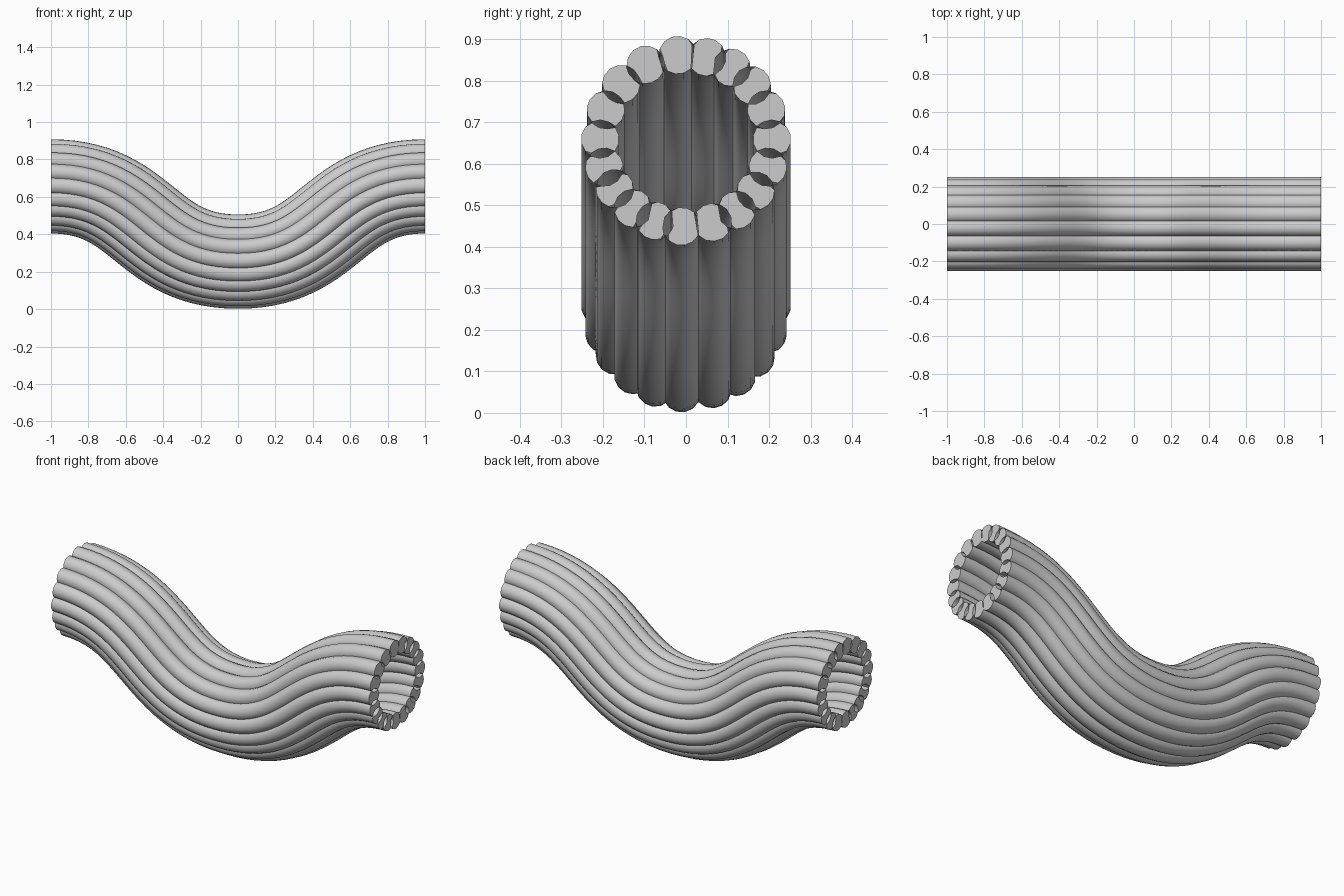
import bpy, bmesh, math
from mathutils import Vector

if "Cube" in bpy.data.objects:
    bpy.data.objects.remove(bpy.data.objects["Cube"])

RING, TUBE, SIDES, STEPS = 0.207, 0.046, 14, 56
MID_Z, END_Z, HANDLE = 0.254, 0.656, 0.5
# Angle of every strand around the hose, in degrees clockwise from the top
ANGLES = [-5.5, 14, 32, 50, 69, 89, 108, 126, 144, 162,
          183, 201, 218, 236, 252, 271, 291, 311, 332]

grey = bpy.data.materials.new("plain grey")
grey.diffuse_color = (0.6, 0.6, 0.6, 1)
grey.use_nodes = True
grey.node_tree.nodes["Principled BSDF"].inputs["Base Color"].default_value = grey.diffuse_color


def bezier(a, b, c, d, t):
    s = 1 - t
    return a * s**3 + 3 * b * s * s * t + 3 * c * s * t * t + d * t**3


def centre_line():
    """Points of the sagging S-shaped path, with the upward normal at each."""
    high, low = Vector((1, 0, END_Z)), Vector((0, 0, MID_Z))
    h = Vector((HANDLE, 0, 0))
    half = [bezier(low, low + h, high - h, high, i / (STEPS // 2))
            for i in range(STEPS // 2 + 1)]
    pts = [Vector((-p.x, 0, p.z)) for p in half[:0:-1]] + half
    frames = []
    for i, p in enumerate(pts):
        d = pts[min(i + 1, STEPS)] - pts[max(i - 1, 0)]
        if i in (0, STEPS):
            d = Vector((1, 0, 0))      # ends are cut square
        frames.append((p, Vector((-d.z, 0, d.x)).normalized()))
    return frames


def place(frame, y, u):
    p, n = frame
    return p + n * u + Vector((0, y, 0))


def strand(index, frames):
    """One round strand; its end caps leave the overlap with its neighbours open."""
    n = len(ANGLES)
    ang = math.radians(ANGLES[index])
    before = math.radians(ANGLES[index - 1] - (360 if index == 0 else 0))
    after = math.radians(ANGLES[(index + 1) % n] + (360 if index == n - 1 else 0))
    lo, hi = (before + ang) / 2, (after + ang) / 2
    cy, cu = RING * math.sin(ang), RING * math.cos(ang)
    section = []
    for j in range(SIDES):
        a = 2 * math.pi * j / SIDES - ang
        section.append((cy + TUBE * math.cos(a), cu + TUBE * math.sin(a)))

    bm = bmesh.new()
    rings = [[bm.verts.new(place(f, *s)) for s in section] for f in frames]
    for r0, r1 in zip(rings, rings[1:]):
        for j in range(SIDES):
            k = (j + 1) % SIDES
            bm.faces.new((r0[j], r0[k], r1[k], r1[j])).smooth = True

    # End caps, folded back where a neighbouring strand overlaps
    caps = []
    for f, flip in ((frames[0], True), (frames[-1], False)):
        loop = []
        for y, u in section:
            rad = math.hypot(y, u)
            off = math.atan2(y, u) - ang
            phi = ang + (off + math.pi) % (2 * math.pi) - math.pi
            if phi > hi:
                phi = 2 * hi - phi
            elif phi < lo:
                phi = 2 * lo - phi
            loop.append(bm.verts.new(place(f, rad * math.sin(phi), rad * math.cos(phi))))
        caps.append(bm.faces.new(loop[::-1] if flip else loop))
    bmesh.ops.triangulate(bm, faces=caps)

    mesh = bpy.data.meshes.new("hose_strand")
    bm.to_mesh(mesh)
    bm.free()
    mesh.materials.append(grey)
    obj = bpy.data.objects.new("hose_strand", mesh)
    bpy.context.collection.objects.link(obj)


# Ring of strands forming the hollow bent hose
path = centre_line()
for i in range(len(ANGLES)):
    strand(i, path)
